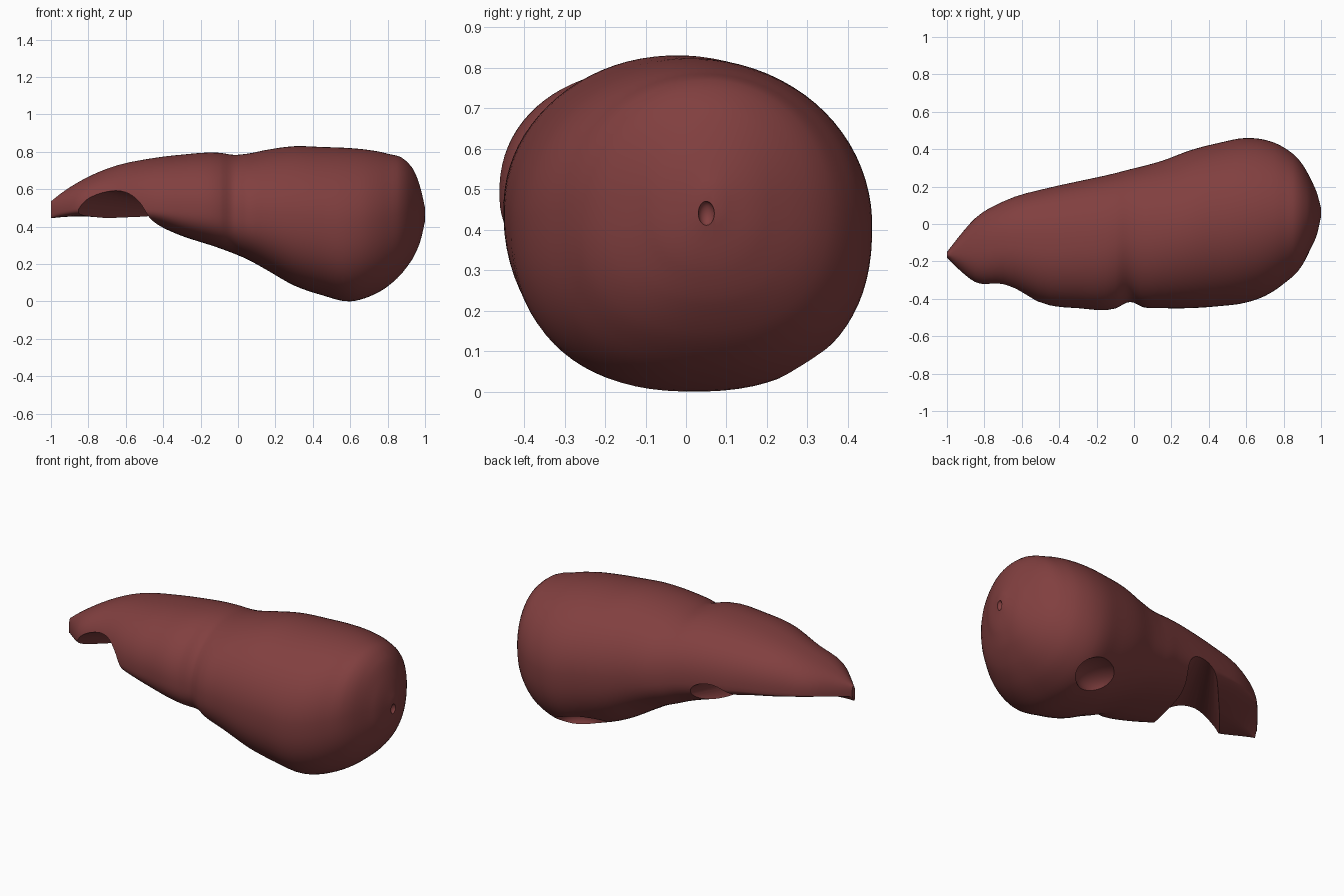
import bpy, bmesh, math
from mathutils import Vector

if "Cube" in bpy.data.objects:
    bpy.data.objects.remove(bpy.data.objects["Cube"])

red = bpy.data.materials.new("dull red")
red.diffuse_color = (0.22, 0.05, 0.05, 1)
red.use_nodes = True
red.node_tree.nodes["Principled BSDF"].inputs["Base Color"].default_value = red.diffuse_color

# Cross-sections along the body: x, z low, z high, y front, y back, height of widest point
STATIONS = [
    (-1.0, .445, .535, -.18, -.15, .35), (-.95, .45, .575, -.23, -.085, .3),
    (-.85, .455, .64, -.31, .03, .27), (-.7, .445, .71, -.335, .12, .25),
    (-.45, .41, .767, -.435, .195, .26), (-.3, .35, .785, -.45, .228, .35),
    (-.1, .285, .795, -.452, .272, .4), (-.02, .255, .784, -.417, .293, .41),
    (.05, .225, .79, -.445, .31, .42), (.15, .17, .81, -.45, .338, .45),
    (.3, .085, .83, -.45, .394, .48), (.45, .033, .826, -.44, .433, .5),
    (.6, 0, .82, -.42, .46, .5), (.7, .025, .81, -.385, .45, .5),
    (.8, .08, .79, -.32, .41, .5), (.9, .18, .75, -.22, .32, .5),
    (.95, .26, .68, -.12, .23, .5), (.98, .34, .59, -.05, .16, .5),
    (1.0, .43, .5, .04, .085, .5)]


def smooth_stations(rows, steps):
    """Cubic interpolation of the section table, with slopes taken along x."""
    def slope(i, j):
        n = len(rows) - 1
        if i in (0, n):
            a, b = rows[max(i - 1, 0)], rows[min(i + 1, n)]
            return (b[j] - a[j]) / (b[0] - a[0])
        a, b, c = rows[i - 1:i + 2]
        h, k = b[0] - a[0], c[0] - b[0]
        return ((b[j] - a[j]) / h * k + (c[j] - b[j]) / k * h) / (h + k)

    out = []
    for i in range(len(rows) - 1):
        p, q = rows[i], rows[i + 1]
        h = q[0] - p[0]
        for s in range(steps):
            t = s / steps
            e = t * t * (3 - 2 * t)
            out.append([p[j] + e * (q[j] - p[j]) + h * t * (1 - t)
                        * ((1 - t) * slope(i, j) - t * slope(i + 1, j)) for j in range(6)])
    return out + [list(rows[-1])]


def finish(bm, name):
    bmesh.ops.recalc_face_normals(bm, faces=bm.faces[:])
    me = bpy.data.meshes.new(name)
    bm.to_mesh(me)
    bm.free()
    me.materials.append(red)
    ob = bpy.data.objects.new(name, me)
    bpy.context.collection.objects.link(ob)
    return ob


def bulge(v, power):
    """Rounded-square version of a sine or cosine."""
    return math.copysign(abs(v) ** (2 / power), v)


# Body: rings lofted from the thin tail to the broad rounded end
N = 80
bm = bmesh.new()
rings = []
for x, z0, z1, y0, y1, f in smooth_stations(STATIONS, 4):
    zm = z0 + f * (z1 - z0)
    tail = min(max(.2 - x, 0) / .7, 1)          # 0 on the broad end, 1 on the tail
    lift = .045 * min(max(-.3 - x, 0) / .6, 1)  # back of the tail underside sits higher
    ring = []
    for k in range(N):
        a = 2 * math.pi * (k + .5) / N
        c, s = math.cos(a), math.sin(a)
        if s > 0:
            power = 2.02 + tail * (.4 if c > 0 else .13)
        else:
            power = 2.35 + tail * (0 if c > 0 else .75)
        c, s = bulge(c, power), bulge(s, power)
        z = zm + s * ((z1 - zm) if s > 0 else (zm - z0))
        if s < 0 < c:
            z -= lift * c * s
        ring.append(bm.verts.new((x, (y0 + y1) / 2 + c * (y1 - y0) / 2, z)))
    rings.append(ring)
for a, b in zip(rings, rings[1:]):
    for k in range(N):
        bm.faces.new((a[k], a[(k + 1) % N], b[(k + 1) % N], b[k]))
bm.faces.new(rings[0])
bm.faces.new(rings[-1])
body = finish(bm, "body")


def carve(cutter):
    cutter.hide_render = True
    mod = body.modifiers.new(cutter.name, 'BOOLEAN')
    mod.operation = 'DIFFERENCE'
    mod.solver = 'EXACT'
    mod.object = cutter


# Tapered channel running diagonally across the underside
start, end = Vector((-.785, -.55, .385)), Vector((-.235, .32, .425))
bm = bmesh.new()
bmesh.ops.create_cone(bm, cap_ends=True, segments=48, radius1=.24, radius2=.07,
                      depth=(end - start).length)
rot = (end - start).to_track_quat('Z', 'Y').to_matrix()
bmesh.ops.rotate(bm, cent=(0, 0, 0), matrix=rot, verts=bm.verts[:])
bmesh.ops.translate(bm, vec=(start + end) / 2, verts=bm.verts[:])
carve(finish(bm, "channel_cutter"))

# Shallow oval dent below and small end dimple
for name, pos, size in (("dent_cutter", (.48, .32, .06), (.17, .15, .095)),
                        ("dimple_cutter", (1.0, .05, .44), (.02, .02, .03))):
    bm = bmesh.new()
    bmesh.ops.create_uvsphere(bm, u_segments=32, v_segments=16, radius=1)
    bmesh.ops.scale(bm, vec=size, verts=bm.verts[:])
    bmesh.ops.translate(bm, vec=pos, verts=bm.verts[:])
    carve(finish(bm, name))

# Bake the cuts, drop the helpers and shade
bpy.context.view_layer.objects.active = body
body.select_set(True)
for mod in body.modifiers[:]:
    cutter = mod.object
    bpy.ops.object.modifier_apply(modifier=mod.name)
    bpy.data.objects.remove(cutter)
bpy.ops.object.shade_smooth_by_angle(angle=math.radians(35))
